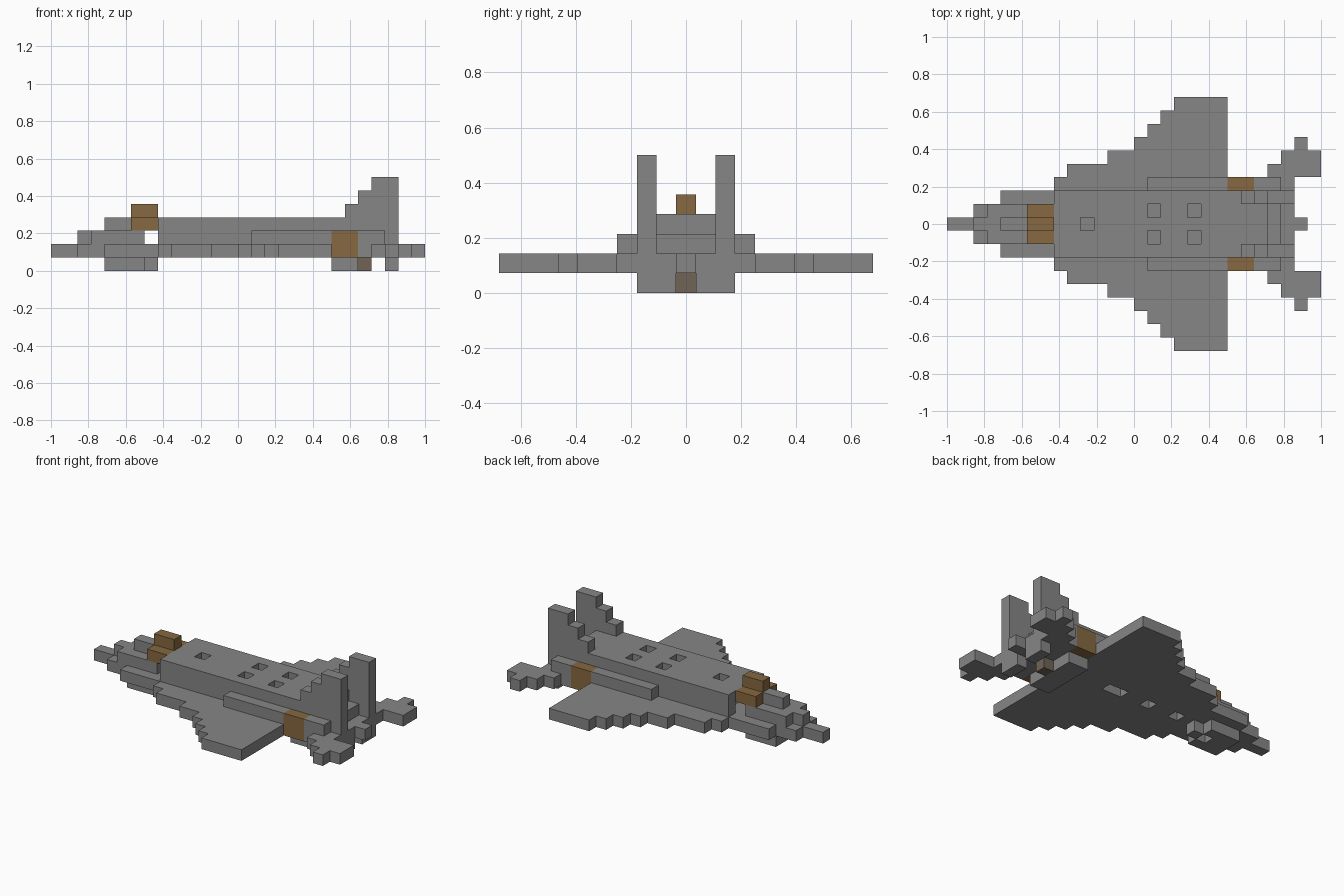
import bpy, bmesh
from mathutils import Vector

if "Cube" in bpy.data.objects:
    bpy.data.objects.remove(bpy.data.objects["Cube"], do_unlink=True)

U = 1 / 14      # edge of one block
cells = {}      # block position -> part name


def make_material(name, rgb):
    mat = bpy.data.materials.new(name)
    mat.use_nodes = True
    color = (*rgb, 1)
    mat.diffuse_color = color
    mat.node_tree.nodes["Principled BSDF"].inputs["Base Color"].default_value = color
    return mat


grey = make_material("hull grey", (0.24, 0.24, 0.24))
brown = make_material("panel brown", (0.24, 0.14, 0.052))
dull = make_material("exhaust dull brown", (0.16, 0.125, 0.09))


def fill(part, x0, x1, z0, z1, y_in, y_out):
    """Fill blocks x0..x1, z0..z1 on both sides, from row y_in to row y_out."""
    for x in range(x0, x1):
        for z in range(z0, z1):
            for y in range(y_in, y_out + 1):
                cells[x, y, z] = part
                cells[x, -y, z] = part


def clear(x0, x1, z, half, centre=0):
    for x in range(x0, x1):
        for y in range(centre - half, centre + half + 1):
            cells.pop((x, y, z), None)


# Stepped delta wing
for start, half in ((8, 3), (9, 4), (12, 5), (14, 6), (15, 7), (16, 8), (17, 9)):
    fill("delta_wing", start, 21, 1, 2, 0, half)

# Fuselage layers
fill("fuselage", 0, 27, 1, 2, 0, 0)
fill("fuselage", 2, 26, 1, 2, 0, 1)
fill("fuselage", 4, 26, 1, 2, 0, 2)
fill("fuselage", 2, 3, 2, 3, 0, 0)
fill("fuselage", 3, 25, 2, 3, 0, 1)
fill("fuselage", 8, 25, 2, 3, 0, 2)
fill("fuselage", 4, 6, 3, 4, 0, 0)
fill("fuselage", 8, 24, 3, 4, 0, 2)

# Side pods with a coloured band
fill("side_pods", 15, 25, 1, 3, 3, 3)
fill("pod_bands", 21, 23, 1, 3, 3, 3)

# Cockpit
fill("cockpit", 6, 8, 3, 4, 0, 1)
fill("cockpit", 6, 8, 4, 5, 0, 0)

# Horizontal tailplanes
fill("tailplanes", 24, 25, 1, 2, 3, 4)
fill("tailplanes", 25, 28, 1, 2, 3, 5)
fill("tailplanes", 26, 27, 1, 2, 6, 6)
for side in (3, -3):
    for x in (26, 27):
        cells.pop((x, side, 1))

# Twin stepped fins
for start, top in ((22, 5), (23, 6), (24, 7)):
    fill("tail_fins", start, 26, 2, top, 2, 2)

# Blocks under the hull
fill("nose_gear_box", 4, 7, 0, 1, 0, 1)
fill("nose_gear_box", 7, 8, 0, 1, 0, 0)
fill("rear_belly_block", 21, 23, 0, 1, 0, 2)
fill("exhaust", 23, 24, 0, 1, 0, 0)
fill("ventral_fins", 25, 26, 0, 1, 1, 2)

# Inner bay, deck openings and belly openings
clear(7, 24, 2, 1)
clear(10, 11, 3, 0)
for x in (15, 18):
    for y in (1, -1):
        clear(x, x + 1, 3, 0, y)
clear(6, 7, 0, 0)
clear(9, 10, 1, 0)
clear(12, 13, 1, 0)
clear(15, 17, 1, 0)


def build(part, mat):
    """Make one object from the exposed block sides of a part."""
    bm = bmesh.new()
    for pos, name in cells.items():
        if name != part:
            continue
        centre = Vector((pos[0] - 13.5, pos[1], pos[2] + 0.5))
        for axis in range(3):
            for sign in (1, -1):
                step = [0, 0, 0]
                step[axis] = sign
                if tuple(p + s for p, s in zip(pos, step)) in cells:
                    continue
                n = Vector(step)
                a = Vector([float(i == (axis + 1) % 3) for i in range(3)])
                b = n.cross(a)
                corners = [centre + (n + s * a + t * b) / 2
                           for s, t in ((1, 1), (-1, 1), (-1, -1), (1, -1))]
                bm.faces.new([bm.verts.new(c * U) for c in corners])
    bmesh.ops.remove_doubles(bm, verts=bm.verts, dist=U / 100)
    bmesh.ops.dissolve_limit(bm, angle_limit=0.01, verts=bm.verts, edges=bm.edges)
    mesh = bpy.data.meshes.new(part)
    bm.to_mesh(mesh)
    bm.free()
    mesh.materials.append(mat)
    bpy.context.collection.objects.link(bpy.data.objects.new(part, mesh))


colors = {"cockpit": brown, "pod_bands": brown, "exhaust": dull}
for part in sorted(set(cells.values())):
    build(part, colors.get(part, grey))
